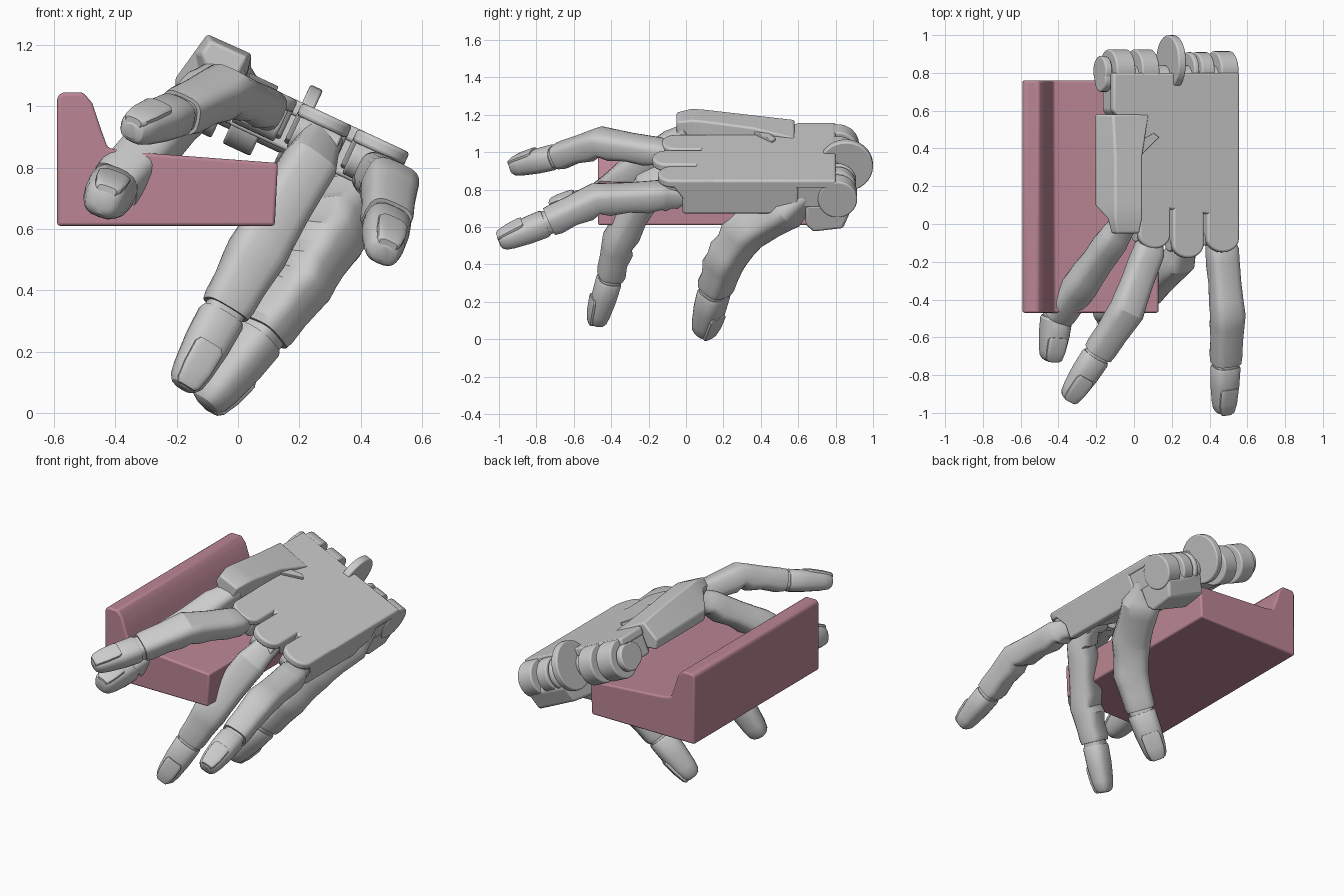
import bpy, bmesh, math
from mathutils import Vector, Matrix

if "Cube" in bpy.data.objects:
    bpy.data.objects.remove(bpy.data.objects["Cube"])

# Palm frame: local x across the palm, y along it, z out of the back of the hand
PALM = Matrix.Translation((0.3, 0, 0.97)) @ Matrix.Rotation(math.radians(25), 4, 'Y')
N = Vector((0.42, 0, 0.91))
ACROSS = PALM @ Matrix(((0, 0, 1), (1, 0, 0), (0, 1, 0))).to_4x4()
UPRIGHT = Matrix.Rotation(math.radians(90), 4, 'X')


def finish(name, bm, bevel=0, angle=28):
    bmesh.ops.recalc_face_normals(bm, faces=bm.faces)
    me = bpy.data.meshes.new(name)
    bm.to_mesh(me)
    bm.free()
    ob = bpy.data.objects.new(name, me)
    bpy.context.collection.objects.link(ob)
    bpy.ops.object.select_all(action='DESELECT')
    ob.select_set(True)
    bpy.context.view_layer.objects.active = ob
    bpy.ops.object.shade_smooth_by_angle(angle=math.radians(angle))
    if bevel:
        m = ob.modifiers.new("bevel", 'BEVEL')
        m.width, m.segments, m.limit_method = bevel, 3, 'ANGLE'
        m.angle_limit = math.radians(35)
    return ob


def skin(name, rings, **kw):
    bm = bmesh.new()
    vs = [[bm.verts.new(p) for p in r] for r in rings]
    n = len(vs[0])
    for a, b in zip(vs, vs[1:]):
        for i in range(n):
            j = (i + 1) % n
            bm.faces.new((a[i], a[j], b[j], b[i]))
    bm.faces.new(vs[0])
    bm.faces.new(vs[-1])
    return finish(name, bm, **kw)


def prism(name, pts, lo, hi, mat, bevel=0.0):
    return skin(name, [[mat @ Vector((x, y, h)) for x, y in pts] for h in (lo, hi)], bevel=bevel)


def disc(name, cy, cz, r, lo, hi, mat=ACROSS, bevel=0.008, n=32):
    pts = [(cy + r * math.cos(2 * math.pi * i / n), cz + r * math.sin(2 * math.pi * i / n)) for i in range(n)]
    return prism(name, pts, lo, hi, mat, bevel)


def ring(c, tan, dorsal, w, h, under=1.0, n=20, e=0.62):
    t = tan.normalized()
    d = (dorsal - t * dorsal.dot(t)).normalized()
    s = t.cross(d)
    out = []
    for i in range(n):
        a = 2 * math.pi * i / n
        ca, sa = math.cos(a), math.sin(a)
        x = math.copysign(abs(ca) ** e, ca) * w
        y = math.copysign(abs(sa) ** e, sa) * h * (under if sa < 0 else 1)
        out.append(c + s * x + d * y)
    return out


def finger(name, path, dorsal, w, h, sizes):
    """Jointed finger: bent shaft, collar, separate fingertip and nail."""
    P = [Vector(p) for p in path]
    d = Vector(dorsal)
    k = len(P) - 2
    rings = []
    for i in range(k):
        a, b = P[i], P[i + 1]
        for j, t in enumerate((0, 0.2, 0.5, 0.8)):
            tan = b - a
            if j == 0 and i:
                tan = (P[i] - P[i - 1]).normalized() + tan.normalized()
            f = sizes[i] * (1 - t) + sizes[i + 1] * t
            slim = (1, 0.97, 0.94, 0.96)[j]
            rings.append(ring(a.lerp(b, t), tan, d, w * f * slim, h * f * slim, (0.8, 1.06, 0.92, 1.06)[j]))
    f = sizes[k]
    tan = P[k] - P[k - 1]
    rings.append(ring(P[k] - tan.normalized() * 0.02, tan, d, w * f * 0.93, h * f * 0.93))
    skin(name + "_shaft", rings)
    a, b = P[k], P[k + 1]
    tan = b - a
    skin(name + "_collar", [ring(a.lerp(b, t), tan, d, w * f * 0.78, h * f * 0.78) for t in (-0.3, 0.2)])
    prof = ((0, 0.86), (0.05, 0.93), (0.4, 0.9), (0.75, 0.78), (0.9, 0.68), (0.97, 0.52), (1, 0.32))
    skin(name + "_tip", [ring(a.lerp(b, t), tan, d, w * f * s, h * f * s, e=0.75) for t, s in prof])
    t_ = tan.normalized()
    up = (d - t_ * d.dot(t_)).normalized()
    nail = ((0.42, 0.5, 0.8), (0.48, 0.62, 0.8), (0.75, 0.6, 0.69), (0.94, 0.5, 0.55), (0.99, 0.36, 0.45))
    skin(name + "_nail", [ring(a.lerp(b, t) + up * h * f * o, tan, d, w * f * s, 0.014) for t, s, o in nail])


# Palm body with stepped left edge
prism("palm_body", [(-0.298, 0.1), (0.287, 0.03), (0.287, 0.8), (-0.45, 0.8),
                    (-0.45, 0.6), (-0.36, 0.5), (-0.30, 0.36)], -0.05, 0, PALM, 0.012)
prism("palm_core", [(-0.29, 0.11), (0.28, 0.04), (0.28, 0.74), (-0.44, 0.74),
                    (-0.44, 0.6), (-0.36, 0.5), (-0.29, 0.36)], -0.165, -0.03, PALM, 0.012)
# Side wall of the palm under the outer finger
prism("palm_side", [(0.22, -0.02), (0.287, -0.02), (0.287, 0.6), (0.22, 0.6)], -0.2, -0.02, PALM, 0.015)

# Rounded knuckle tabs with hinge barrels below
for nm, lo, hi, end in (("inner", -0.298, -0.115, -0.13), ("middle", -0.1, 0.08, -0.18), ("outer", 0.1, 0.287, -0.15)):
    r, c = (hi - lo) / 2, (hi + lo) / 2
    pts = [(c + r * math.cos(a), end + r * 0.8 + r * 0.8 * math.sin(a))
           for a in [math.pi + math.pi * i / 12 for i in range(13)]]
    prism(nm + "_knuckle_tab", pts + [(hi, 0.16), (lo, 0.16)], -0.045, 0, PALM, 0.012)
    disc(nm + "_knuckle_hinge", end + 0.1, -0.09, 0.065, lo + 0.015, hi - 0.015)
    for s in (lo, hi - 0.025):
        prism(nm + "_knuckle_cheek", [(end + 0.07, -0.02), (0.15, -0.02), (0.15, -0.15), (end + 0.15, -0.13)],
              s, s + 0.025, ACROSS, 0.008)

# Raised folded panel carrying the first finger
sections = [(-0.05, [(-0.09, 1.215), (0.03, 1.16), (0.0, 1.1), (-0.06, 1.1), (-0.1, 1.12), (-0.12, 1.17)]),
            (0.03, [(-0.1, 1.235), (0.045, 1.17), (0.01, 1.06), (-0.06, 1.05), (-0.12, 1.08), (-0.14, 1.18)]),
            (0.1, [(-0.1, 1.23), (0.045, 1.165), (0.01, 1.02), (-0.08, 1.01), (-0.2, 1.03), (-0.205, 1.09)]),
            (0.36, [(-0.1, 1.2), (0.045, 1.13), (0.01, 1.0), (-0.08, 1.0), (-0.2, 1.03), (-0.205, 1.09)]),
            (0.58, [(-0.11, 1.175), (0.08, 1.075), (0.03, 1.0), (-0.08, 1.02), (-0.2, 1.03), (-0.205, 1.09)])]
skin("first_finger_panel", [[Vector((x, y, z)) for x, z in s] for y, s in sections], bevel=0.01)
# Small wedge where the panel meets the palm
prism("panel_wedge", [(-0.3, 0.36), (-0.19, 0.46), (-0.22, 0.48), (-0.33, 0.42)], -0.02, 0.015, PALM, 0.004)

# Wrist joint: barrel core, prong discs and the large centre wheel
disc("wrist_core", 0.77, -0.11, 0.07, -0.48, 0.27)
for lo, hi, r in ((-0.48, -0.44, 0.08), (-0.43, -0.32, 0.115), (-0.28, -0.18, 0.115), (0.03, 0.06, 0.1),
                  (0.075, 0.15, 0.1), (0.185, 0.287, 0.105)):
    disc("wrist_prong", 0.81, -0.115, r, lo, hi)
disc("wrist_wheel", 0.855, -0.08, 0.145, -0.1, -0.055)
prism("wrist_base", [(0.64, -0.15), (0.86, -0.15), (0.88, -0.19), (0.84, -0.29), (0.68, -0.31), (0.64, -0.27)],
      0.0, 0.28, ACROSS, 0.015)

# Fingers and thumb
finger("first_finger", [(-0.03, 0.03, 1.11), (-0.11, -0.08, 1.04), (-0.28, -0.32, 0.87), (-0.41, -0.49, 0.73),
                        (-0.44, -0.725, 0.69)], (0.3, -0.4, 0.9), 0.088, 0.085, [0.7, 0.9, 1, 1])
finger("second_finger", [(0.09, -0.03, 0.985), (0.075, -0.15, 1.0), (-0.04, -0.46, 1.05), (-0.2, -0.7, 0.975),
                         (-0.35, -0.93, 0.92)], N, 0.092, 0.078, [0.7, 0.9, 1, 0.9])
finger("third_finger", [(0.27, -0.06, 0.9), (0.23, -0.2, 0.81), (0.06, -0.36, 0.52), (-0.05, -0.41, 0.32),
                        (-0.18, -0.48, 0.08)], (0.3, -1, 0.1), 0.1, 0.085, [0.7, 0.9, 0.98, 0.84])
finger("fourth_finger", [(0.44, -0.03, 0.77), (0.465, -0.14, 0.765), (0.495, -0.48, 0.745), (0.485, -0.75, 0.62),
                         (0.475, -1.0, 0.52)], N, 0.09, 0.08, [0.75, 0.95, 1, 0.92])
finger("thumb", [(0.42, 0.64, 0.78), (0.39, 0.53, 0.7), (0.29, 0.32, 0.58), (0.2, 0.21, 0.43), (0.07, 0.15, 0.25),
                 (-0.11, 0.09, 0.025)], (0.5, 0.7, -0.5), 0.105, 0.1, [0.8, 1.1, 1.1, 1.0, 0.87])

# Pink L-shaped block held by the hand
block = prism("held_block", [(-0.59, 0.61), (0.12, 0.61), (0.13, 0.815), (-0.37, 0.853), (-0.425, 0.865), (-0.445, 0.92),
                             (-0.475, 1.01), (-0.505, 1.045), (-0.575, 1.045), (-0.59, 1.03)],
              -0.76, 0.47, UPRIGHT, 0.014)
pink = bpy.data.materials.new("pink")
pink.diffuse_color = (0.5, 0.24, 0.3, 1)
pink.use_nodes = True
pink.node_tree.nodes["Principled BSDF"].inputs["Base Color"].default_value = pink.diffuse_color
block.data.materials.append(pink)
